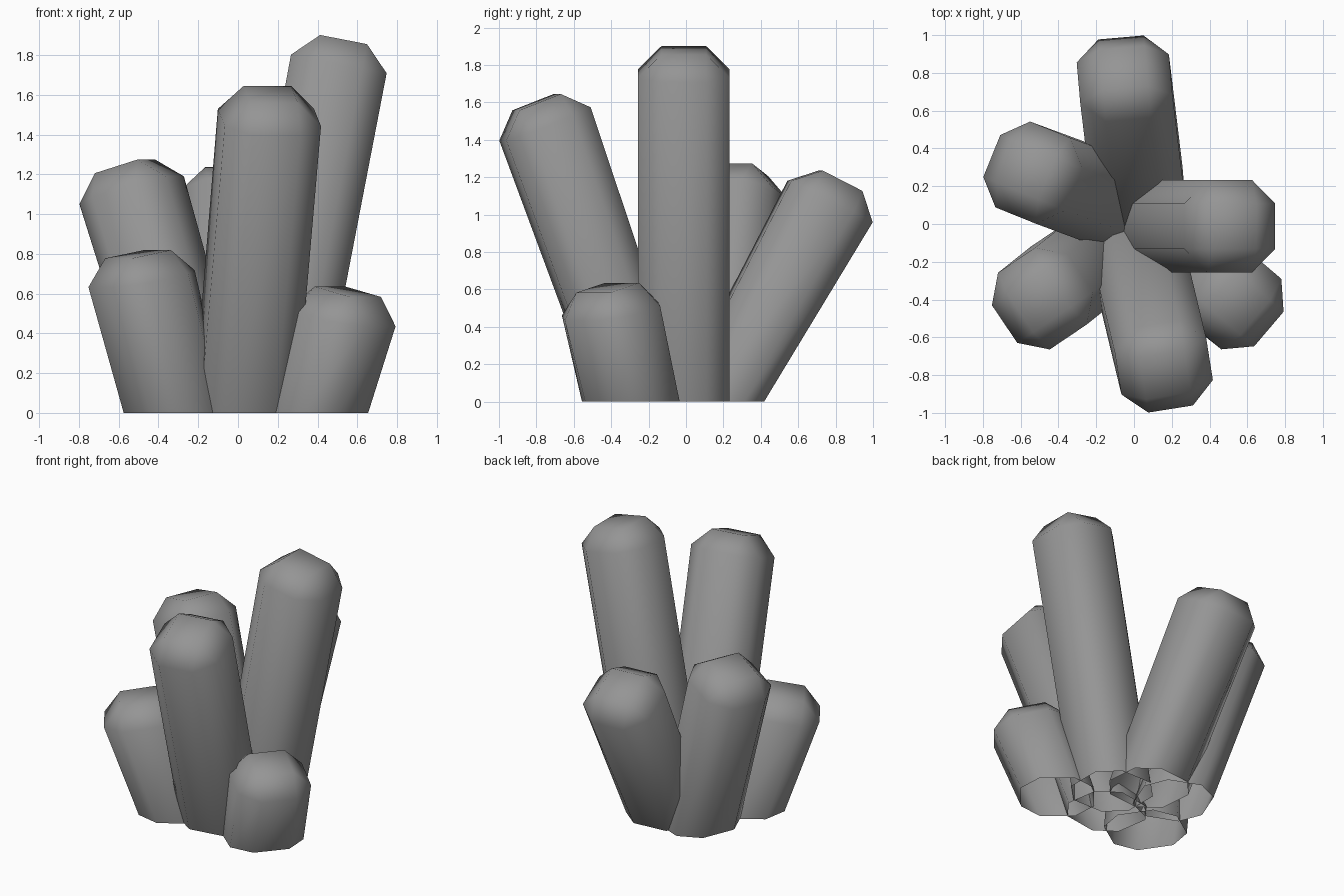
import bpy
from math import radians, sin, cos
from mathutils import Vector

if "Cube" in bpy.data.objects:
    bpy.data.objects.remove(bpy.data.objects["Cube"])

A, B, CAP = 0.245, 0.12, 0.125   # half width, half flat, cap height
OCT = [(A, -B), (A, B), (B, A), (-B, A), (-A, B), (-A, -B), (-B, -A), (B, -A)]
SQUARE = [(B, B), (-B, B), (-B, -B), (B, -B)]

# Dark grey stone
stone = bpy.data.materials.new("dark_grey")
stone.diffuse_color = (0.3, 0.3, 0.3, 1)
stone.use_nodes = True
stone.node_tree.nodes["Principled BSDF"].inputs["Base Color"].default_value = stone.diffuse_color


def crystal(name, heading, tilt, base, shoulder, depth):
    """Chamfered square column leaning outward, open where it meets the ground."""
    h, t = radians(heading), radians(tilt)
    n = Vector((cos(h), sin(h), 0))
    side = Vector((-sin(h), cos(h), 0))
    up = Vector((0, 0, 1))
    u = n * cos(t) - up * sin(t)
    w = n * sin(t) + up * cos(t)
    foot, neck = Vector((base[0], base[1], 0)), Vector(shoulder)

    # Ground ring, shoulder ring, square tip
    verts = [foot + n * (p * depth / A) + side * q for p, q in OCT]
    verts += [neck + u * p + side * q for p, q in OCT]
    verts += [neck + w * CAP + u * p + side * q for p, q in SQUARE]

    faces = [(i, (i + 1) % 8, 8 + (i + 1) % 8, 8 + i) for i in range(8)]
    for i in range(4):
        a, b, c = 8 + 2 * i, 9 + 2 * i, 8 + (2 * i + 2) % 8
        faces.append((a, b, 16 + i, 16 + (i - 1) % 4))   # tip chamfer
        faces.append((b, c, 16 + i))                     # tip corner
    faces.append((16, 17, 18, 19))

    mesh = bpy.data.meshes.new(name)
    mesh.from_pydata(verts, [], faces)
    mesh.materials.append(stone)
    for p in mesh.polygons:
        p.use_smooth = True
    mesh.update()
    bpy.context.collection.objects.link(bpy.data.objects.new(name, mesh))


# name, heading, tip tilt, ground centre, shoulder centre, ground half depth
crystal("crystal_right_tall", 0, 11, (0.175, -0.012), (0.507, -0.012, 1.755), 0.243)
crystal("crystal_front", -81, 21.3, (0.033, -0.232), (0.158, -0.754, 1.485), 0.233)
crystal("crystal_back", 95, 27, (0.022, 0.175), (-0.05, 0.77, 1.07), 0.233)
crystal("crystal_left_back", 158, 16.5, (-0.205, 0.15), (-0.535, 0.272, 1.12), 0.235)
crystal("crystal_left_front", 214, 10, (-0.313, -0.258), (-0.485, -0.395, 0.675), 0.235)
crystal("crystal_right_front", -40.4, 12.5, (0.398, -0.295), (0.532, -0.401, 0.487), 0.235)
